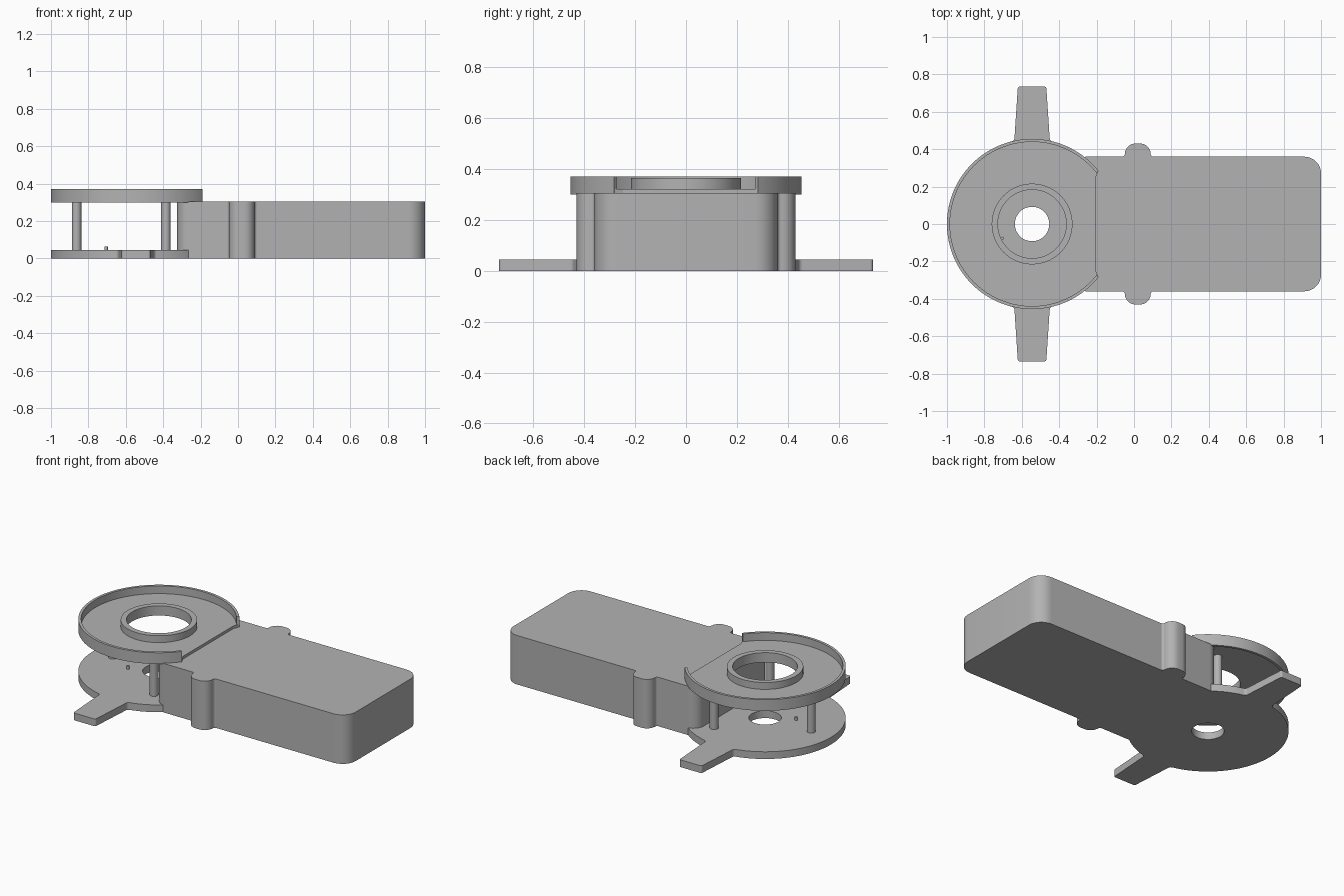
import bpy, bmesh, math
from mathutils import Vector

if "Cube" in bpy.data.objects:
    bpy.data.objects.remove(bpy.data.objects["Cube"])

grey = bpy.data.materials.new("plain grey")
grey.use_nodes = True
grey.diffuse_color = (0.45, 0.45, 0.45, 1)
grey.node_tree.nodes["Principled BSDF"].inputs["Base Color"].default_value = grey.diffuse_color

CX = -0.545   # centre of the round end
R = 0.455     # outer radius of the round end


def arc(r, a0, a1, n, cx=CX, cy=0):
    """Points on an arc, angles in degrees."""
    angles = [math.radians(a0 + (a1 - a0) * i / n) for i in range(n + 1)]
    return [(cx + r * math.cos(a), cy + r * math.sin(a)) for a in angles]


def rounded(points, steps=8):
    """Outline with each (x, y, radius) corner filleted."""
    out = []
    for i, (x, y, r) in enumerate(points):
        p = Vector((x, y))
        if r == 0:
            out.append((x, y))
            continue
        u = (Vector(points[i - 1][:2]) - p).normalized()
        v = (Vector(points[(i + 1) % len(points)][:2]) - p).normalized()
        half = u.angle(v) / 2
        centre = p + (u + v).normalized() * r / math.sin(half)
        t = r / math.tan(half)
        a, b = p + u * t - centre, p + v * t - centre
        turn = a.angle_signed(b)
        for k in range(steps + 1):
            s = math.atan2(a.y, a.x) - turn * k / steps
            out.append((centre.x + r * math.cos(s), centre.y + r * math.sin(s)))
    return out


def prism(name, outline, z0, z1):
    bm = bmesh.new()
    face = bm.faces.new([bm.verts.new((x, y, z0)) for x, y in outline])
    top = bmesh.ops.extrude_face_region(bm, geom=[face])["geom"]
    bmesh.ops.translate(bm, vec=(0, 0, z1 - z0),
                        verts=[g for g in top if isinstance(g, bmesh.types.BMVert)])
    bmesh.ops.recalc_face_normals(bm, faces=bm.faces)
    mesh = bpy.data.meshes.new(name)
    bm.to_mesh(mesh)
    bm.free()
    mesh.materials.append(grey)
    ob = bpy.data.objects.new(name, mesh)
    bpy.context.collection.objects.link(ob)
    return ob


def circle(r, n, cx=CX, cy=0):
    return arc(r, 0, 360, n, cx, cy)[:-1]


def combine(ob, other, operation):
    """Boolean two solids, keep the result and drop the second."""
    mod = ob.modifiers.new("combine", 'BOOLEAN')
    mod.operation, mod.object, mod.solver = operation, other, 'EXACT'
    dg = bpy.context.evaluated_depsgraph_get()
    mesh = bpy.data.meshes.new_from_object(ob.evaluated_get(dg))
    ob.modifiers.clear()
    ob.data = mesh
    bpy.data.objects.remove(other)


# Base plate: disc with two tapered tabs
tab = [(CX + 0.095, 0.445, 0.02), (CX + 0.076, 0.735, 0.012),
       (CX - 0.076, 0.735, 0.012), (CX - 0.095, 0.445, 0.02)]
side = [(x, y, 0) for x, y in arc(R, 105, 255, 60)]
front = [(x, y, 0) for x, y in arc(R, -75, 75, 60)]
tab_front = [(x, -y, r) for x, y, r in reversed(tab)]
body = prism("base_and_housing", rounded(front + tab + side + tab_front), 0, 0.045)

# Housing: rounded box with a screw boss on each long side
half = [(1, 0.36, 0.09), (0.09, 0.36, 0.014), (0.085, 0.43, 0.055),
        (-0.045, 0.43, 0.055), (-0.05, 0.36, 0.014), (-0.325, 0.36, 0.07)]
other_half = [(x, -y, r) for x, y, r in reversed(half)]
combine(body, prism("housing", rounded(half + other_half), 0, 0.305), 'UNION')
combine(body, prism("hole", circle(0.092, 48), -0.1, 0.2), 'DIFFERENCE')

# Upper tray: floor cut by a chord, with a centre opening
END = 38.5
corner = [(-0.205, 0.257), (-0.213, 0.24), (-0.215, 0.22)]
chord = [(x, -y) for x, y in reversed(corner)] + corner
tray = prism("tray_floor", arc(R - 0.005, END, 360 - END, 90) + chord, 0.305, 0.322)
combine(tray, prism("opening", circle(0.183, 64), 0.2, 0.5), 'DIFFERENCE')

# Tray rim, open towards the housing
rim = prism("tray_rim", arc(R, END, 360 - END, 90)
            + arc(R - 0.016, 360 - END, END, 90), 0.3, 0.37)

# Raised collar round the opening
collar = prism("tray_collar", circle(0.216, 64), 0.31, 0.365)
combine(collar, prism("opening", circle(0.183, 64), 0.2, 0.5), 'DIFFERENCE')

# Three support posts and a small locating pin
parts = [body, tray, rim, collar]
for i, (x, y) in enumerate(arc(0.318, 60, 300, 2)):
    parts.append(prism(f"post_{i + 1}", circle(0.025, 24, x, y), 0.04, 0.31))
parts.append(prism("locating_pin", circle(0.009, 16, -0.705, -0.077), 0.04, 0.065))

bpy.ops.object.select_all(action='DESELECT')
for ob in parts:
    ob.select_set(True)
bpy.context.view_layer.objects.active = body
bpy.ops.object.shade_smooth_by_angle(angle=math.radians(30))
